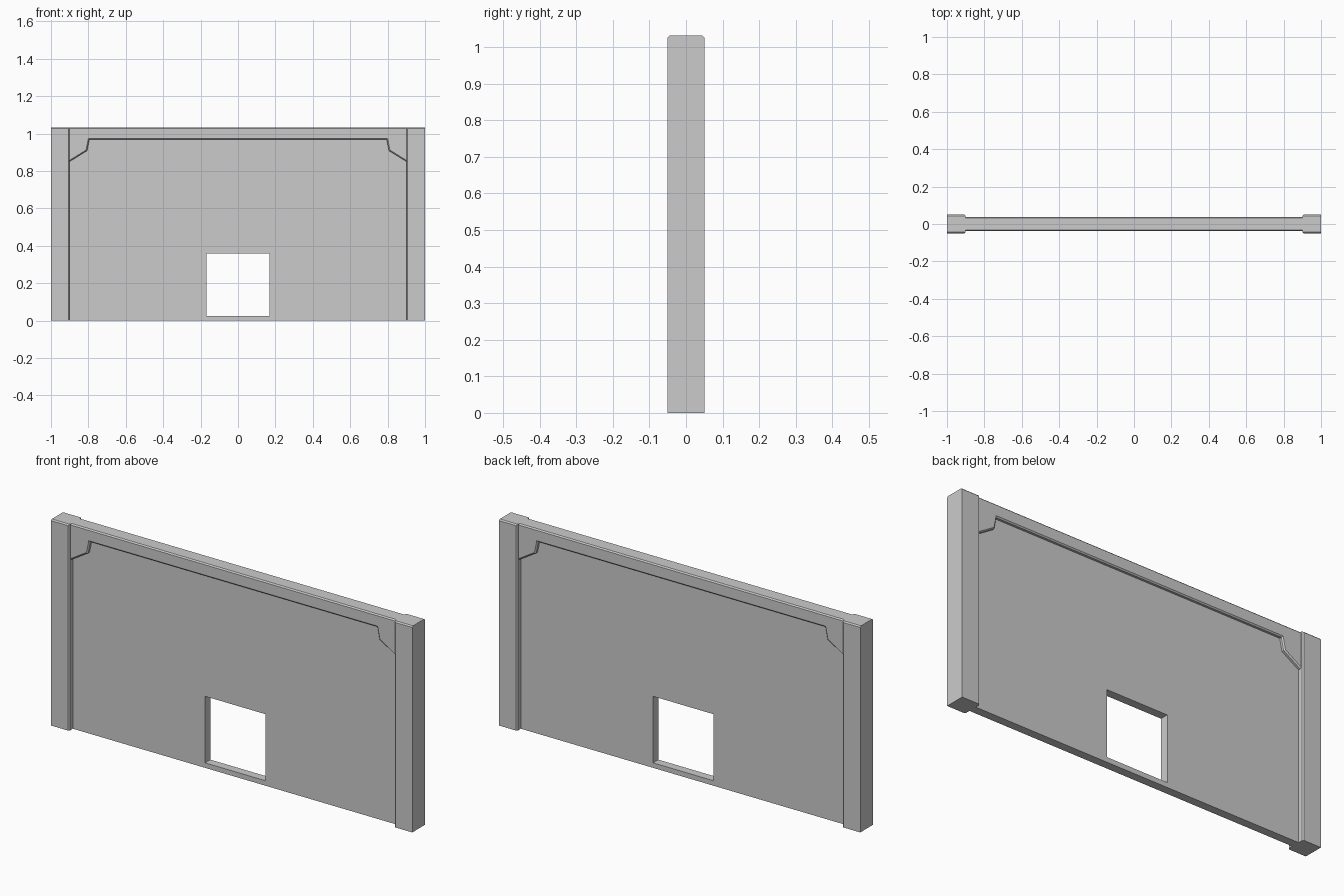
import bpy, bmesh

if "Cube" in bpy.data.objects:
    bpy.data.objects.remove(bpy.data.objects["Cube"])


def finish(bm, name):
    bmesh.ops.recalc_face_normals(bm, faces=bm.faces)
    mesh = bpy.data.meshes.new(name)
    bm.to_mesh(mesh)
    bm.free()
    obj = bpy.data.objects.new(name, mesh)
    bpy.context.collection.objects.link(obj)
    return obj


def slab(polys, half):
    """Extrude x-z polygons into a slab from y = -half to y = half."""
    bm = bmesh.new()
    for poly in polys:
        bm.faces.new([bm.verts.new((x, -half, z)) for x, z in poly])
    bmesh.ops.remove_doubles(bm, verts=bm.verts, dist=1e-5)
    ext = bmesh.ops.extrude_face_region(bm, geom=bm.faces[:], use_keep_orig=True)
    new = [v for v in ext["geom"] if isinstance(v, bmesh.types.BMVert)]
    bmesh.ops.translate(bm, verts=new, vec=(0, 2 * half, 0))
    bmesh.ops.recalc_face_normals(bm, faces=bm.faces)
    return bm


def bevel(bm, half, width, test):
    """Chamfer the front and back outline edges whose midpoint passes the test."""
    edges = []
    for e in bm.edges:
        a, b = e.verts
        mid = (a.co + b.co) / 2
        if abs(abs(mid.y) - half) < 1e-5 and test(mid):
            edges.append(e)
    bmesh.ops.bevel(bm, geom=edges, offset=width, segments=1,
                    profile=0.5, affect='EDGES')


# Wall panel with the square opening: a ring of four quads, thickened
outer = [(-0.93, 0), (0.93, 0), (0.93, 1.0), (-0.93, 1.0)]
inner = [(-0.168, 0.025), (0.168, 0.025), (0.168, 0.358), (-0.168, 0.358)]
ring = [[outer[i], outer[(i + 1) % 4], inner[(i + 1) % 4], inner[i]] for i in range(4)]
finish(slab(ring, 0.021), "wall_panel")

# Top beam with an angled bracket at each end
right = [(0.795, 0.968), (0.807, 0.908), (0.93, 0.832), (0.93, 1.032)]
left = [(-x, z) for x, z in reversed(right)]
bm = slab([right + left], 0.038)
bevel(bm, 0.038, 0.006, lambda m: abs(m.x) < 0.92)
finish(bm, "top_beam")

# End pillars, chamfered on the inner and top edges
for side, name in ((-1, "left_pillar"), (1, "right_pillar")):
    bm = slab([[(side * x, z) for x, z in
                ((0.9, 0), (1, 0), (1, 1.032), (0.9, 1.032))]], 0.05)
    bevel(bm, 0.05, 0.006, lambda m: abs(m.x) < 0.91 or m.z > 1.03)
    finish(bm, name)
